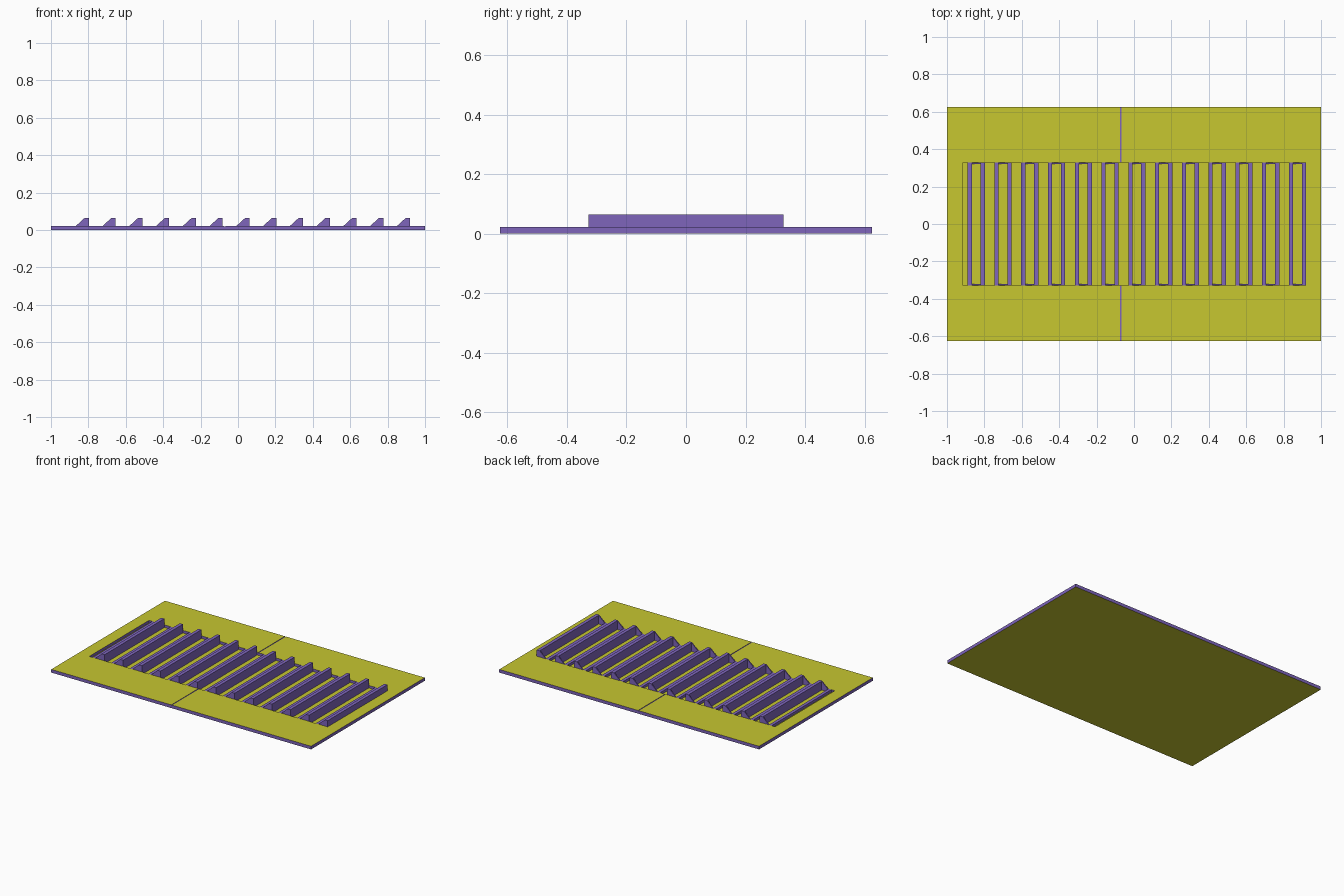
import bpy, bmesh
from mathutils import Vector

cube = bpy.data.objects.get("Cube")
if cube:
    bpy.data.objects.remove(cube, do_unlink=True)


def material(name, rgb):
    m = bpy.data.materials.new(name)
    m.use_nodes = True
    m.diffuse_color = (*rgb, 1)
    m.node_tree.nodes["Principled BSDF"].inputs["Base Color"].default_value = (*rgb, 1)
    return m


YELLOW = material("olive_yellow", (0.57, 0.57, 0.03))
PURPLE = material("purple", (0.21, 0.13, 0.50))


def prism(name, points, direction, flat_yellow=False):
    """Extrude a closed outline; optionally colour the level faces yellow."""
    bm = bmesh.new()
    face = bm.faces.new([bm.verts.new(p) for p in points])
    grown = bmesh.ops.extrude_face_region(bm, geom=[face])["geom"]
    verts = [v for v in grown if isinstance(v, bmesh.types.BMVert)]
    bmesh.ops.translate(bm, verts=verts, vec=Vector(direction))
    bmesh.ops.recalc_face_normals(bm, faces=bm.faces)
    bm.normal_update()
    for f in bm.faces:
        f.material_index = 1 if flat_yellow and abs(f.normal.z) > 0.9 else 0
    mesh = bpy.data.meshes.new(name)
    bm.to_mesh(mesh)
    bm.free()
    mesh.materials.append(PURPLE)
    mesh.materials.append(YELLOW)
    obj = bpy.data.objects.new(name, mesh)
    bpy.context.collection.objects.link(obj)
    return obj


def box(name, x0, x1, y0, y1, z0, z1, flat_yellow=False):
    outline = [(x0, y0, z0), (x1, y0, z0), (x1, y1, z0), (x0, y1, z0)]
    return prism(name, outline, (0, 0, z1 - z0), flat_yellow)


X, Y = 1.0, 0.625            # half size of the plate
FLOOR, TOP, PEAK = 0.004, 0.022, 0.065
HX0, HX1, HY = -0.915, 0.92, 0.328   # recess
SEAM, GAP = -0.072, 0.004

# Backing sheet that also forms the floor of the recess
box("backing_sheet", -X, X, -Y, Y, 0, FLOOR, True)

# Two C-shaped plate halves around the recess, parted by a narrow seam
for name, outer, inner, seam in (("plate_right", -X, HX0, SEAM - GAP),
                                 ("plate_left", X, HX1, SEAM + GAP)):
    outline = [(outer, -Y), (seam, -Y), (seam, -HY), (inner, -HY),
               (inner, HY), (seam, HY), (seam, Y), (outer, Y)]
    prism(name, [(x, y, FLOOR) for x, y in outline], (0, 0, TOP - FLOOR), True)

# Purple strips filling the bottom of the seam
for name, y0, y1 in (("seam_front", -Y, -HY), ("seam_back", HY, Y)):
    box(name, SEAM - GAP, SEAM + GAP, y0, y1, FLOOR, TOP - 0.003)

# Thirteen louvers: low slat, tall slat and sloped end caps
COUNT, CAP = 13, 0.007
pitch = (HX1 + 0.797) / (COUNT - 1)
for i in range(COUNT):
    right = -0.797 + i * pitch
    tall, low = right - 0.023, right - 0.070
    box(f"tall_slat_{i + 1}", tall, right, -HY, HY, FLOOR, PEAK)
    box(f"low_slat_{i + 1}", low - 0.022, low, -HY, HY, FLOOR, TOP)
    for side, y in (("front", -HY), ("back", HY - CAP)):
        cap = [(low, FLOOR), (tall, FLOOR), (tall, PEAK), (low, TOP)]
        prism(f"{side}_end_cap_{i + 1}", [(x, y, z) for x, z in cap], (0, CAP, 0))
